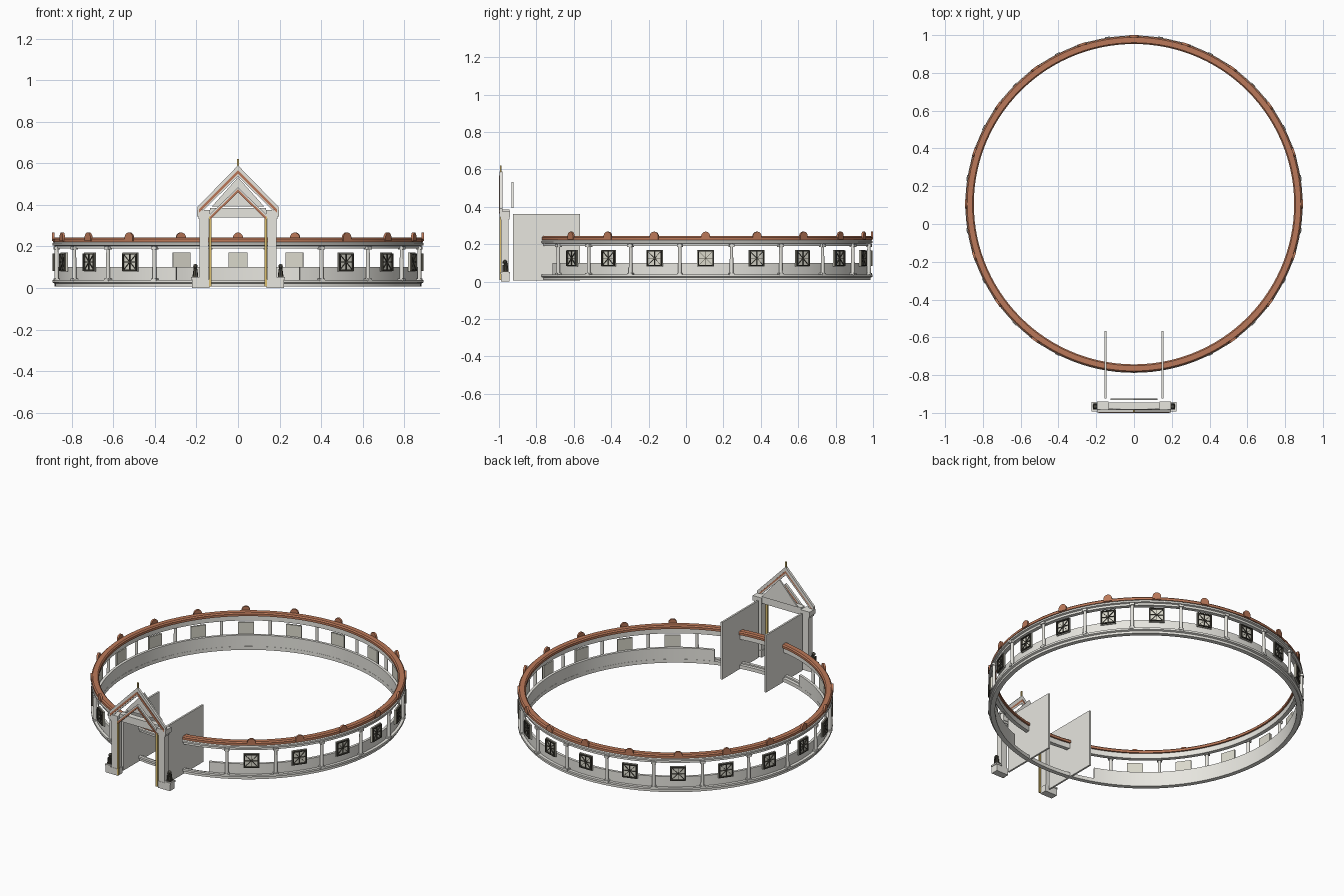
import bpy, bmesh
from math import sin, cos, pi, radians
from mathutils import Matrix, Vector

if "Cube" in bpy.data.objects:
    bpy.data.objects.remove(bpy.data.objects["Cube"])

CY = 0.105                      # ring centre on y


def mat(name, c):
    m = bpy.data.materials.new(name)
    m.diffuse_color = (*c, 1)
    m.use_nodes = True
    m.node_tree.nodes["Principled BSDF"].inputs["Base Color"].default_value = m.diffuse_color
    return m


STONE = mat("stone", (0.80, 0.79, 0.74))
RED = mat("red_tile", (0.50, 0.19, 0.10))
GOLD = mat("gold", (0.72, 0.53, 0.16))
DARK = mat("dark_wood", (0.07, 0.065, 0.05))
PANE = mat("pane", (0.70, 0.69, 0.60))


def finish(name, bm, m, smooth=False):
    bmesh.ops.recalc_face_normals(bm, faces=bm.faces)
    me = bpy.data.meshes.new(name)
    bm.to_mesh(me)
    bm.free()
    me.materials.append(m)
    o = bpy.data.objects.new(name, me)
    bpy.context.collection.objects.link(o)
    if smooth:
        bpy.ops.object.select_all(action='DESELECT')
        o.select_set(True)
        bpy.context.view_layer.objects.active = o
        bpy.ops.object.shade_smooth_by_angle(angle=radians(30))
    return o


def add_box(bm, x0, x1, y0, y1, z0, z1, rot=None):
    c = Vector(((x0 + x1) / 2, (y0 + y1) / 2, (z0 + z1) / 2))
    M = Matrix.Translation(c) @ (rot or Matrix()) @ Matrix.Diagonal((x1 - x0, y1 - y0, z1 - z0, 1))
    bmesh.ops.create_cube(bm, size=1, matrix=M)


def box(name, *b, m=STONE):
    bm = bmesh.new()
    add_box(bm, *b)
    return finish(name, bm, m)


def prism(name, pts, y0, y1, m):
    # outline in x,z extruded along y
    bm = bmesh.new()
    f = bm.faces.new([bm.verts.new((x, y0, z)) for x, z in pts])
    g = bmesh.ops.extrude_face_region(bm, geom=[f])["geom"]
    bmesh.ops.translate(bm, vec=(0, y1 - y0, 0), verts=[v for v in g if isinstance(v, bmesh.types.BMVert)])
    return finish(name, bm, m)


def sweep(name, prof, m, a0=0, a1=360, n=120):
    # closed (radius, z) profile swept about the ring centre, angle 0 = front
    full = a1 - a0 == 360
    bm = bmesh.new()
    rings = []
    for i in range(n if full else n + 1):
        a = radians(a0 + (a1 - a0) * i / n)
        rings.append([bm.verts.new((r * sin(a), CY - r * cos(a), z)) for r, z in prof])
    k = len(prof)
    for i in range(n):
        A, B = rings[i], rings[(i + 1) % len(rings)]
        for j in range(k):
            bm.faces.new((A[j], A[(j + 1) % k], B[(j + 1) % k], B[j]))
    if not full:
        bm.faces.new(rings[0])
        bm.faces.new(rings[-1])
    return finish(name, bm, m, True)


def rect(r0, r1, z0, z1):
    return [(r0, z0), (r1, z0), (r1, z1), (r0, z1)]


def around(o, angles):
    # linked copies of a part around the ring
    for i, a in enumerate(angles):
        c = o if i == 0 else o.copy()
        if i:
            bpy.context.collection.objects.link(c)
        c.location = (0, CY, 0)
        c.rotation_euler = (0, 0, radians(a))


# ring: stepped base, low parapet, beam with cornice, tiled roof
sweep("ring_base", [(.855, .008), (.882, .008), (.882, .022), (.893, .026), (.893, .038),
                    (.875, .038), (.875, .03), (.855, .03)], STONE)
sweep("ring_parapet", rect(.856, .872, .03, .10), STONE, 20, 340)
sweep("ring_beam", [(.858, .19), (.882, .19), (.882, .203), (.893, .206), (.893, .216),
                    (.885, .222), (.858, .222)], STONE)
sweep("ring_roof", [(.848, .222), (.89, .222), (.89, .236), (.883, .243), (.855, .243), (.848, .236)], RED)

bays = [18 * k for k in range(2, 19)]
posts = [18 * k + 9 for k in range(1, 19)]

# columns with foot and capital
bm = bmesh.new()
bmesh.ops.create_cone(bm, cap_ends=True, segments=12, radius1=.010, radius2=.009, depth=.165,
                      matrix=Matrix.Translation((0, -.884, .12)))
add_box(bm, -.014, .014, -.897, -.87, .034, .046)
add_box(bm, -.014, .014, -.897, -.87, .186, .2)
around(finish("ring_column", bm, STONE), posts)

# window panels
around(box("window_panel", -.045, .045, -.884, -.876, .08, .17, m=PANE), bays)

# window lattice: square frame, cross and diagonals
bm = bmesh.new()
Y = (-.893, -.884)
h, t, zc = .039, .006, .125
for s in (-1, 1):
    add_box(bm, s * h - t / 2, s * h + t / 2, *Y, zc - h - t / 2, zc + h + t / 2)
    add_box(bm, -h, h, *Y, zc + s * h - t / 2, zc + s * h + t / 2)
    add_box(bm, -.052, .052, -.889, -.884, zc - .0012, zc + .0012, Matrix.Rotation(s * pi / 4, 4, 'Y'))
add_box(bm, -.0015, .0015, -.89, -.884, zc - h, zc + h)
add_box(bm, -h, h, -.89, -.884, zc - .0015, zc + .0015)
around(finish("window_lattice", bm, DARK), bays)

# round ornament tiles on the roof edge
tile = [(.024 * cos(pi * i / 12), .243 + .024 * sin(pi * i / 12)) for i in range(13)]
around(prism("roof_tile", [(.024, .225)] + tile + [(-.024, .225)], -.895, -.883, RED), bays)

# gate sides
for s, side in ((-1, "left"), (1, "right")):
    def sbox(name, x0, x1, *b, m=STONE):
        return box(side + name, min(s * x0, s * x1), max(s * x0, s * x1), *b, m=m)
    sbox("_gate_pier", .143, .185, -.988, -.948, 0, .335)
    sbox("_pier_cap", .135, .197, -.997, -.94, .345, .375)
    sbox("_pier_cap_neck", .138, .19, -.992, -.944, .332, .345)
    sbox("_plinth", .138, .222, -.99, -.945, 0, .042)
    sbox("_plinth_top", .186, .226, -.992, -.942, .042, .052)
    sbox("_gold_post", .128, .140, -.996, -.986, .008, .345, m=GOLD)
    sbox("_side_wall", .146, .157, -.925, -.567, .005, .362)
    # seated guardian statue
    bm = bmesh.new()
    T = Matrix.Translation
    add_box(bm, s * .205 - .013, s * .205 + .013, -.982, -.95, .052, .06)
    bmesh.ops.create_cone(bm, cap_ends=True, segments=10, radius1=.014, radius2=.008, depth=.04,
                          matrix=T((s * .205, -.963, .08)))
    bmesh.ops.create_uvsphere(bm, u_segments=10, v_segments=8, radius=.011, matrix=T((s * .205, -.968, .105)))
    for d in (-.007, .007):
        add_box(bm, s * .205 + d - .003, s * .205 + d + .003, -.98, -.973, .06, .09)
    add_box(bm, s * .205 - .005, s * .205 + .005, -.982, -.974, .098, .106)
    finish(side + "_statue", bm, DARK, True)


def chevron(name, w, top, end, th, y0, y1, m):
    prism(name, [(-w, end), (0, top), (w, end), (w, end - th), (0, top - th), (-w, end - th)], y0, y1, m)


# gate beam and gables
box("gate_beam", -.135, .135, -.98, -.945, .34, .385)
chevron("gable_board", .195, .59, .39, .025, -.997, -.982, STONE)
chevron("gable_trim", .187, .566, .380, .016, -1.0, -.984, RED)
chevron("gable_inner_board", .172, .552, .382, .014, -.994, -.984, STONE)
chevron("arch_board", .140, .484, .350, .012, -.995, -.98, STONE)
chevron("arch_trim", .134, .474, .344, .014, -.998, -.98, RED)
prism("gable_panel", [(-.125, .393), (.125, .393), (0, .533)], -.932, -.923, STONE)

# finial at the peak
box("finial", -.004, .004, -.994, -.986, .575, .62, m=GOLD)
